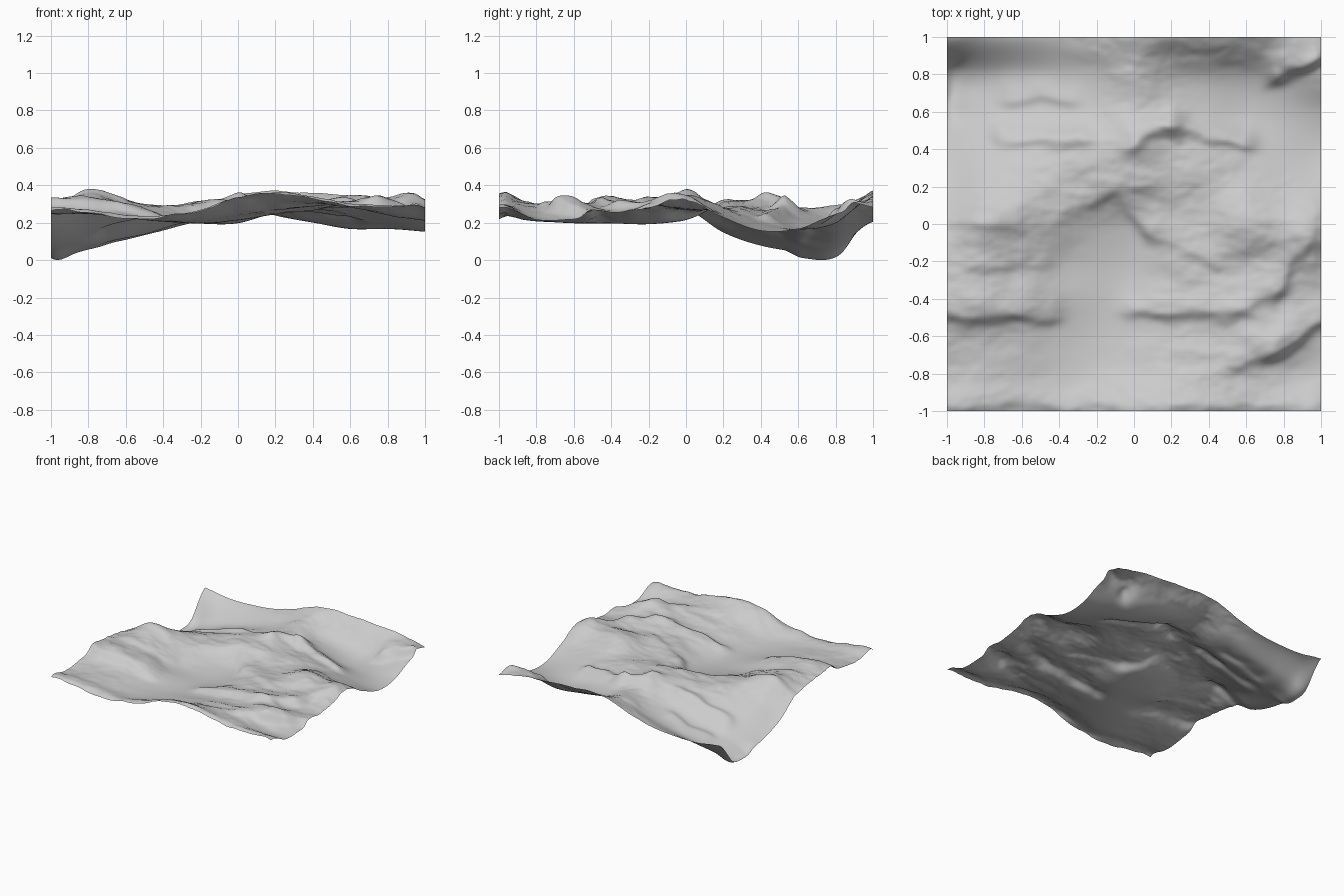
import bpy, bmesh, math
from mathutils import Vector, noise

if "Cube" in bpy.data.objects:
    bpy.data.objects.remove(bpy.data.objects["Cube"], do_unlink=True)

CELLS = 140          # mesh cells per side
# Broad relief in hundredths: rows run back to front, columns left to right
RELIEF = [
    [24, 21, 21, 23, 28, 35, 37, 36, 35, 33, 28],
    [5, 7, 11, 16, 22, 29, 25, 22, 20, 22, 25],
    [5, 8, 12, 17, 23, 29, 25, 21, 17, 17, 17],
    [8, 15, 21, 26, 31, 33, 28, 26, 22, 19, 16],
    [15, 25, 29, 29, 30, 29, 28, 28, 28, 25, 23],
    [27, 36, 32, 27, 23, 22, 26, 29, 35, 33, 32],
    [31, 32, 28, 22, 20, 20, 26, 28, 29, 29, 28],
    [32, 32, 29, 23, 20, 21, 26, 28, 29, 27, 25],
    [27, 26, 24, 21, 20, 22, 25, 27, 30, 29, 22],
    [25, 25, 23, 21, 22, 26, 29, 30, 28, 24, 22],
    [26, 25, 22, 22, 26, 33, 35, 32, 29, 28, 28],
]
# Ridge crests: start, end, height; each is gentle on its left, steep on its right
CRESTS = [
    ((.02, .44), (.2, .52), .04), ((.2, .52), (.58, .43), .04),
    ((-.7, .46), (-.3, .46), .03), ((-.65, .68), (-.35, .66), .02),
    ((-.35, .08), (-.15, .17), .015), ((-.1, .17), (.08, -.02), .02),
    ((.05, .22), (.3, .23), .015), ((.1, -.05), (.45, -.2), .02),
    ((-1, -.48), (-.45, -.48), .03), ((0, -.47), (.6, -.47), .03),
    ((-.85, -.22), (-.5, -.22), .02), ((-.95, .03), (-.65, 0), .02),
    ((.55, -.46), (.75, -.35), .02), ((.75, -.35), (.9, -.1), .03),
    ((.55, -.74), (.75, -.68), .03), ((.75, -.68), (1, -.5), .04),
    ((.95, -.2), (.95, .05), .02), ((.78, .8), (.96, .89), .06),
    ((-1, -.96), (.95, -.96), .02), ((-.97, .82), (-.97, .62), -.035),
]


def spline(a, b, c, d, t):
    """Smooth curve through b and c."""
    return b + t / 2 * (c - a + t * (2 * a - 5 * b + 4 * c - d
                                     + t * (3 * (b - c) + d - a)))


def sample(values, t):
    """Read a smooth value from an evenly spaced row."""
    last = len(values) - 1
    i = min(int(t), last - 1)
    picks = [values[max(0, min(last, i + k))] for k in (-1, 0, 1, 2)]
    return spline(*picks, t - i)


def crest_lift(p, start, end, height):
    a, b = Vector(start), Vector(end)
    along = (b - a).normalized()
    offset = p - a
    run = offset.dot(along)
    beyond = max(-run, run - (b - a).length, 0)
    side = along.x * offset.y - along.y * offset.x
    # slight wander keeps the crest from looking ruled
    side += .03 * noise.noise(Vector((p.x * 7, p.y * 7, 3)))
    reach = .09 if side > 0 else .04
    return height * math.exp(-(side / reach) ** 2 - (beyond / .07) ** 2)


def ground_height(x, y):
    step = (len(RELIEF) - 1) / 2
    rows = [sample(row, (x + 1) * step) for row in RELIEF]
    z = sample(rows, (1 - y) * step) / 100
    p = Vector((x, y))
    z += sum(crest_lift(p, *crest) for crest in CRESTS)
    # weathered detail on high ground, smooth basins
    rough = max(0, min(1, (z - .2) / .08))
    detail = noise.fractal(Vector((x * 4, y * 7, 0)), .9, 2, 4)
    return z + .012 * rough * detail


# Terrain sheet
mesh = bpy.data.meshes.new("terrain")
bm = bmesh.new()
bmesh.ops.create_grid(bm, x_segments=CELLS, y_segments=CELLS, size=1)
for v in bm.verts:
    v.co.z = ground_height(v.co.x, v.co.y)
lowest = min(v.co.z for v in bm.verts)
for v in bm.verts:
    v.co.z -= lowest
for f in bm.faces:
    f.smooth = True
bm.to_mesh(mesh)
bm.free()
terrain = bpy.data.objects.new("terrain", mesh)
bpy.context.collection.objects.link(terrain)

# Plain stone colour
stone = bpy.data.materials.new("light_grey_stone")
stone.use_nodes = True
colour = (.6, .6, .6, 1)
stone.diffuse_color = colour
stone.node_tree.nodes["Principled BSDF"].inputs["Base Color"].default_value = colour
mesh.materials.append(stone)
